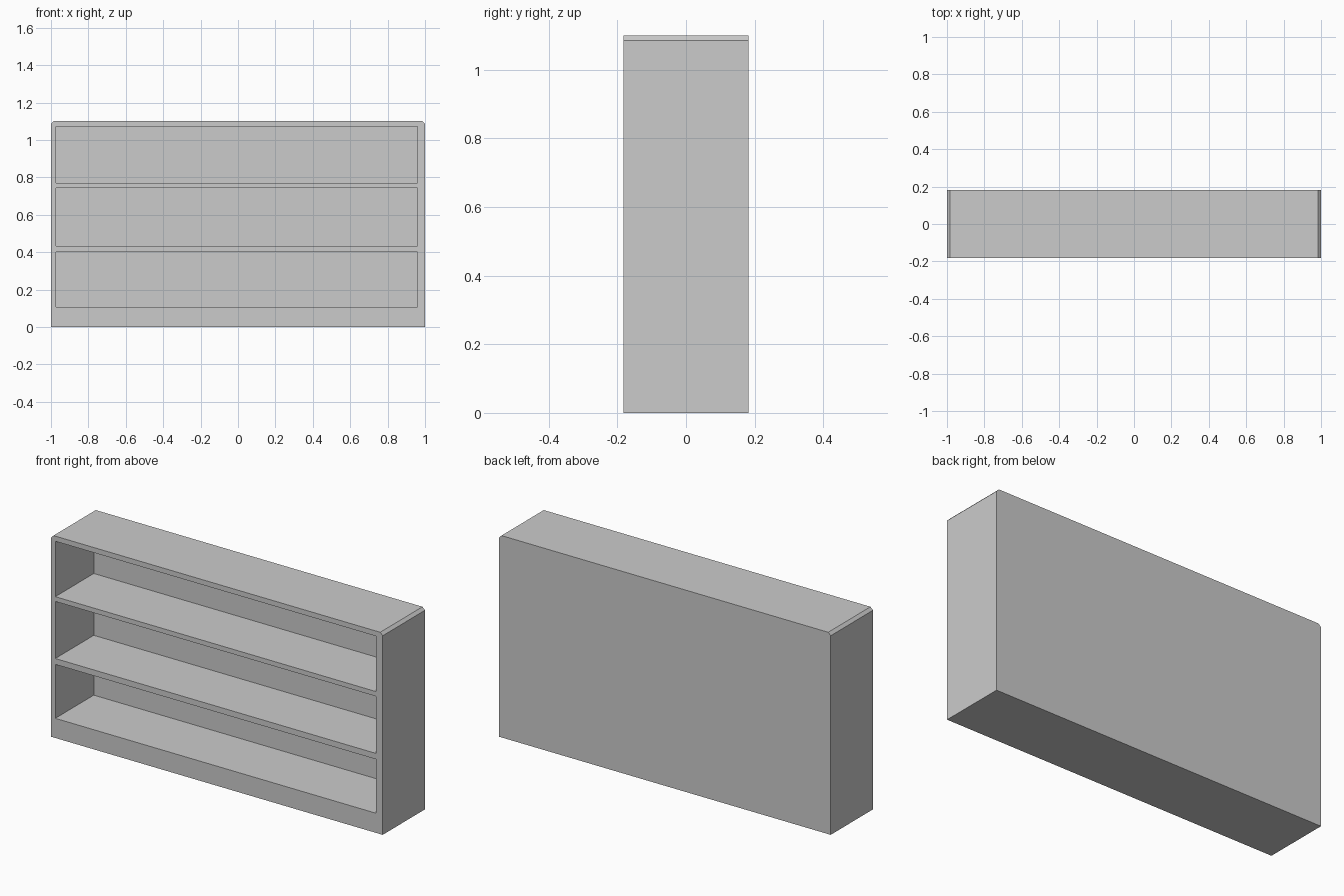
import bpy, bmesh

if "Cube" in bpy.data.objects:
    bpy.data.objects.remove(bpy.data.objects["Cube"])

WIDTH, DEPTH, HEIGHT, CHAMFER = 2.0, 0.364, 1.10, 0.015
LEFT, RIGHT = -0.974, 0.96           # inner faces of the side walls
BACK = 0.149                         # inner face of the back panel
BAYS = [(0.107, 0.401), (0.433, 0.744), (0.77, 1.072)]


def extrude_profile(name, points, y0, y1):
    """Extrude an x-z outline from y0 to y1."""
    bm = bmesh.new()
    face = bm.faces.new([bm.verts.new((x, y0, z)) for x, z in points])
    out = bmesh.ops.extrude_face_region(bm, geom=[face])
    verts = [v for v in out["geom"] if isinstance(v, bmesh.types.BMVert)]
    bmesh.ops.translate(bm, verts=verts, vec=(0, y1 - y0, 0))
    bmesh.ops.recalc_face_normals(bm, faces=bm.faces)
    mesh = bpy.data.meshes.new(name)
    bm.to_mesh(mesh)
    bm.free()
    obj = bpy.data.objects.new(name, mesh)
    bpy.context.collection.objects.link(obj)
    return obj


# Bookcase body with chamfered top corners
w = WIDTH / 2
bookcase = extrude_profile("bookcase", [
    (-w, 0), (w, 0), (w, HEIGHT - CHAMFER), (w - CHAMFER, HEIGHT),
    (-w + CHAMFER, HEIGHT), (-w, HEIGHT - CHAMFER)], -DEPTH / 2, DEPTH / 2)

# Three open shelf bays cut in from the front
bpy.context.view_layer.objects.active = bookcase
for i, (z0, z1) in enumerate(BAYS):
    cutter = extrude_profile(f"bay_cutter_{i + 1}", [
        (LEFT, z0), (RIGHT, z0), (RIGHT, z1), (LEFT, z1)], -DEPTH, BACK)
    cutter.hide_render = True
    mod = bookcase.modifiers.new("bay", "BOOLEAN")
    mod.operation, mod.solver, mod.object = "DIFFERENCE", "EXACT", cutter
    bpy.ops.object.modifier_apply(modifier=mod.name)
    bpy.data.objects.remove(cutter)
